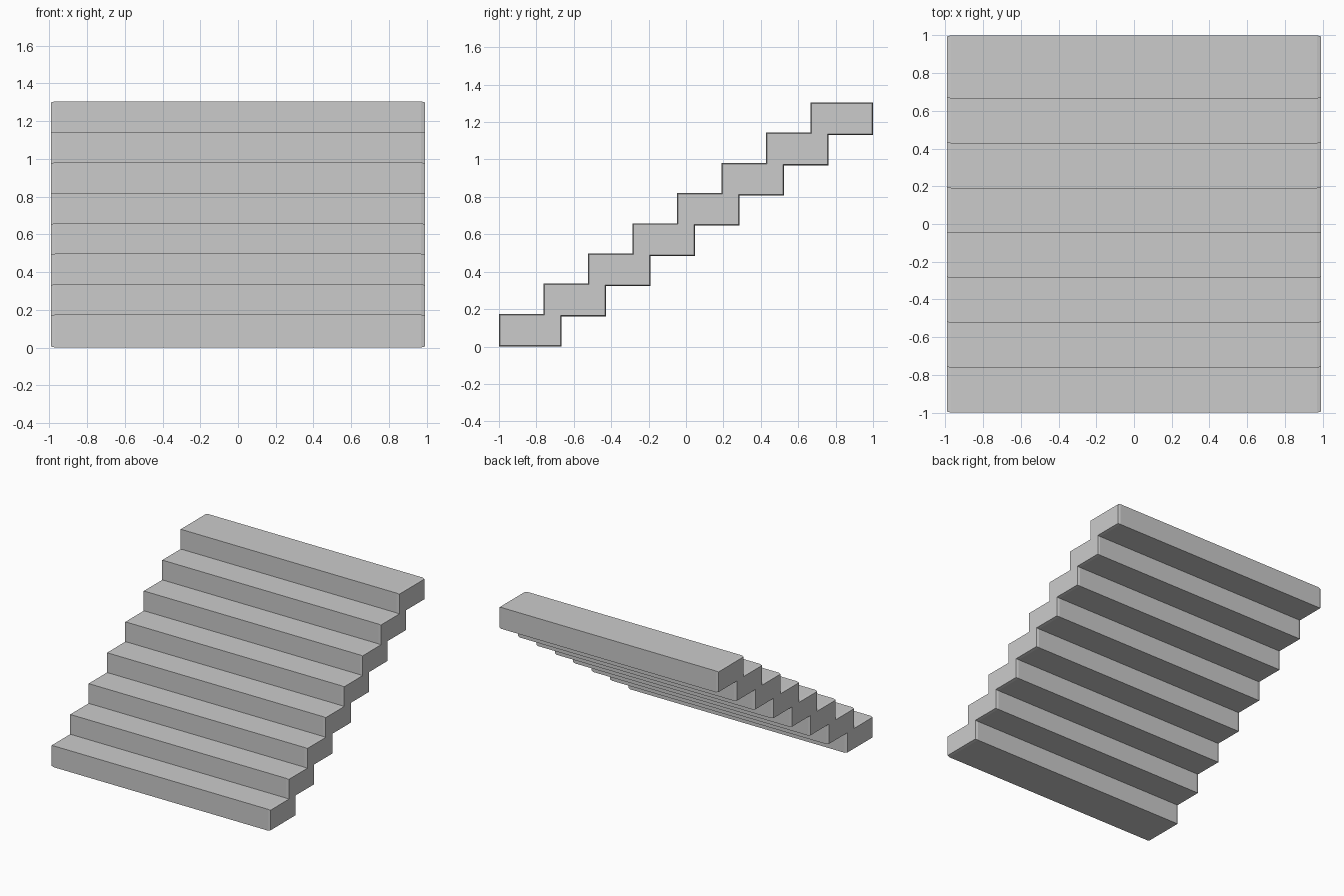
import bpy, bmesh

if "Cube" in bpy.data.objects:
    bpy.data.objects.remove(bpy.data.objects["Cube"])

STEPS = 8
DEPTH, RISE_H = 0.335, 0.1745          # size of one step block
RUN = (2.0 - DEPTH) / (STEPS - 1)      # spacing between steps
RISE = (1.305 - RISE_H) / (STEPS - 1)
HALF_W, EDGE_X, EDGE_IN = 0.99, 0.02, 0.005


def stair_profile():
    """Zigzag side outline (y, z), counter-clockwise."""
    pts = [(-1.0, 0.0)]
    for i in range(STEPS):             # underside, going up
        y, z = -1 + i * RUN + DEPTH, i * RISE
        pts += [(y, z), (y, z + RISE if i < STEPS - 1 else z + RISE_H)]
    for i in reversed(range(STEPS)):   # treads, going down
        y, z = -1 + i * RUN, i * RISE + RISE_H
        pts.append((y, z))
        if i:
            pts.append((y, z - RISE))
    return pts


def inset(pts, d):
    """Shrink an outline made of axis-aligned edges."""
    def inward(a, b):
        dy, dz = b[0] - a[0], b[1] - a[1]
        n = (dy * dy + dz * dz) ** 0.5
        return -dz / n, dy / n
    out = []
    for i, p in enumerate(pts):
        a = inward(pts[i - 1], p)
        b = inward(p, pts[(i + 1) % len(pts)])
        out.append((p[0] + d * (a[0] + b[0]), p[1] + d * (a[1] + b[1])))
    return out


# Staircase: outline lofted across the width, with slim chamfers at both sides
outer = stair_profile()
inner = inset(outer, EDGE_IN)
sections = [(-HALF_W, inner), (-HALF_W + EDGE_X, outer),
            (HALF_W - EDGE_X, outer), (HALF_W, inner)]

bm = bmesh.new()
rings = [[bm.verts.new((x, y, z)) for y, z in prof] for x, prof in sections]
for r0, r1 in zip(rings, rings[1:]):
    for i in range(len(r0)):
        j = (i + 1) % len(r0)
        bm.faces.new((r0[i], r0[j], r1[j], r1[i]))
bm.faces.new(rings[0])
bm.faces.new(rings[-1])
bmesh.ops.recalc_face_normals(bm, faces=bm.faces)

mesh = bpy.data.meshes.new("staircase")
bm.to_mesh(mesh)
bm.free()
bpy.context.collection.objects.link(bpy.data.objects.new("staircase", mesh))
